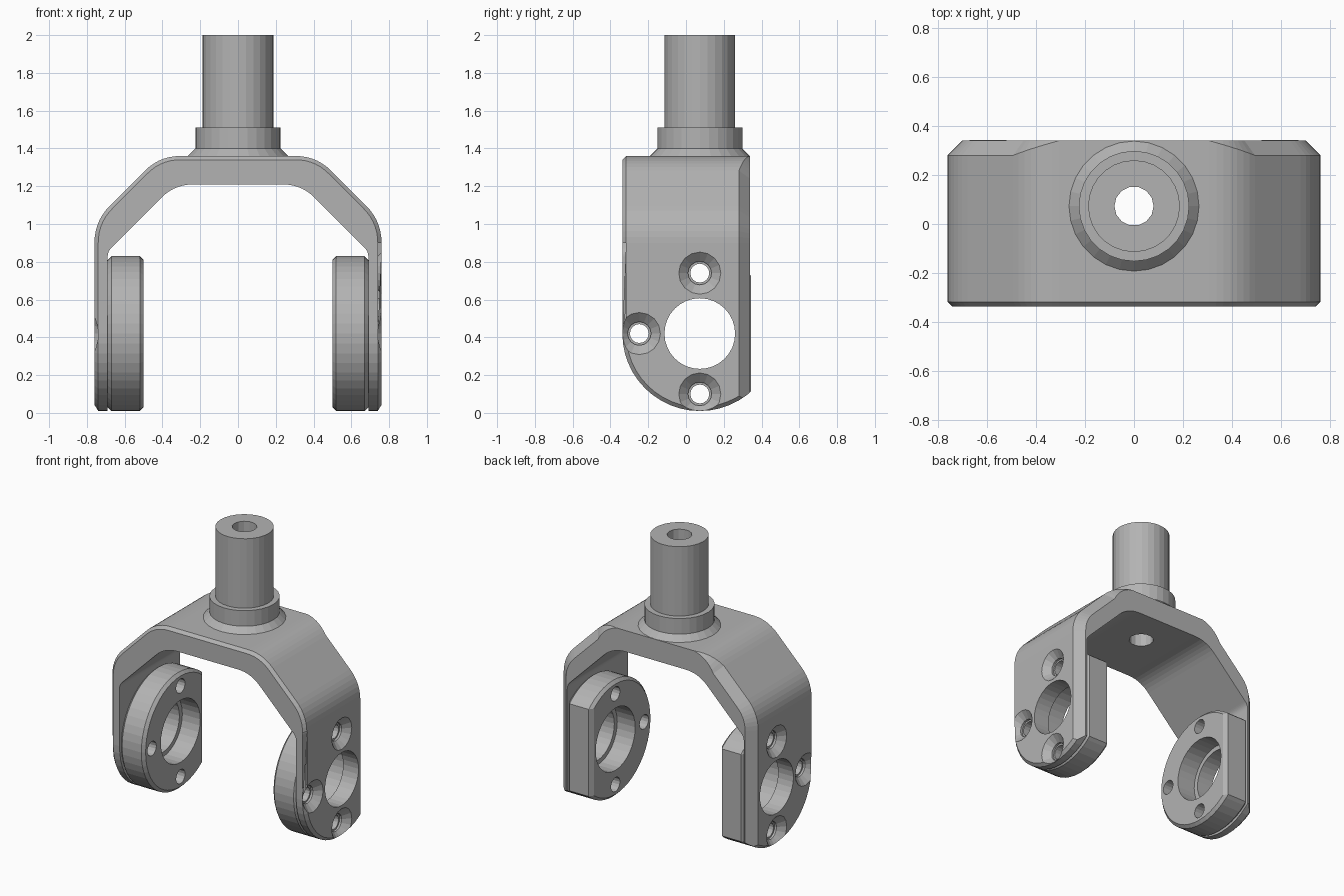
import bpy, bmesh
from math import cos, sin, pi
from mathutils import Vector

if "Cube" in bpy.data.objects:
    bpy.data.objects.remove(bpy.data.objects["Cube"], do_unlink=True)

steel = bpy.data.materials.new("grey_steel")
steel.use_nodes = True
GREY = (0.45, 0.45, 0.45, 1)
steel.diffuse_color = GREY
steel.node_tree.nodes["Principled BSDF"].inputs["Base Color"].default_value = GREY

CY, CZ, R = 0.073, 0.42, 0.41          # wheel-axis centre and outer radius
FRONT, BACK = CY - R, 0.34


def loft(bm, rings):
    """Skin a list of equal-length closed rings and cap both ends."""
    rows = [[bm.verts.new(p) for p in ring] for ring in rings]
    n = len(rows[0])
    for a, b in zip(rows, rows[1:]):
        for i in range(n):
            j = (i + 1) % n
            bm.faces.new((a[i], a[j], b[j], b[i]))
    bm.faces.new(rows[0][::-1])
    bm.faces.new(rows[-1])


def finish(bm, name):
    bmesh.ops.remove_doubles(bm, verts=bm.verts[:], dist=0.0002)
    bmesh.ops.recalc_face_normals(bm, faces=bm.faces[:])
    mesh = bpy.data.meshes.new(name)
    bm.to_mesh(mesh)
    bm.free()
    mesh.materials.append(steel)
    obj = bpy.data.objects.new(name, mesh)
    bpy.context.collection.objects.link(obj)
    return obj


def solid(name, rings):
    bm = bmesh.new()
    loft(bm, rings)
    return finish(bm, name)


def lathe_x(profile, y, z, side, segs):
    """Rings around a sideways axis; profile holds (x, radius)."""
    return [[(side * x, y + r * cos(2 * pi * i / segs), z + r * sin(2 * pi * i / segs))
             for i in range(segs)] for x, r in profile]


def lathe_z(profile, segs):
    return [[(r * cos(2 * pi * i / segs), CY + r * sin(2 * pi * i / segs), z)
             for i in range(segs)] for z, r in profile]


def boolean(obj, cutter, operation="DIFFERENCE"):
    mod = obj.modifiers.new("cut", "BOOLEAN")
    mod.object, mod.operation, mod.solver = cutter, operation, "EXACT"
    bpy.context.view_layer.objects.active = obj
    bpy.ops.object.modifier_apply(modifier=mod.name)


def rounded(start, corners, n=7):
    """Half path (x, z) with each corner replaced by a curve of given tangent length."""
    pts = [Vector(start)]
    knots = [Vector(c[0]) for c in corners] + [Vector((0, corners[-1][0][1]))]
    prev = pts[0]
    for k, (_, length) in enumerate(corners):
        c = knots[k]
        a = c + (prev - c).normalized() * length
        b = c + (knots[k + 1] - c).normalized() * length
        for i in range(n + 1):
            t = i / n
            pts.append(a * (1 - t) ** 2 + c * 2 * t * (1 - t) + b * t * t)
        prev = c
    return pts


# Fork: swept arch with a small front chamfer and a large back chamfer
outer = rounded((0.76, -0.1), [((0.76, 1.015), 0.115), ((0.415, 1.36), 0.11)])
inner = rounded((0.69, -0.1), [((0.69, 0.855), 0.03), ((0.335, 1.21), 0.1)])
half = []
count = len(outer)
fade = count - 8
for i, (o, p) in enumerate(zip(outer, inner)):
    t = outer[min(i + 1, count - 1)] - outer[max(i - 1, 0)]
    if i == 1:
        t = Vector((0, 1))
    if i == count - 1:
        t = Vector((-1, 0))
    inward = Vector((-t.y, t.x)).normalized()
    big = 0.06 * (1 - max(0, i - fade) / 7)
    o1, o2 = o + inward * 0.02, o + inward * big
    half.append([(p.x, FRONT, p.y), (o1.x, FRONT, o1.y), (o.x, FRONT + 0.02, o.y),
                 (o.x, BACK - big, o.y), (o2.x, BACK, o2.y), (p.x, BACK, p.y)])
mirrored = [[(-x, y, z) for x, y, z in ring] for ring in reversed(half)]
fork = solid("fork", half + mirrored)


# Rounded lower ends of the legs, chamfered along the outside
def leg_outline(x, r):
    arc = [(x, CY + r * cos(pi + pi * i / 24), CZ + r * sin(pi + pi * i / 24))
           for i in range(25)]
    return arc + [(x, 0.6, CZ), (x, 0.6, 1.6), (x, -0.6, 1.6), (x, -0.6, CZ)]


trim = solid("leg_trim", [leg_outline(-0.8, R - 0.06), leg_outline(-0.74, R),
                          leg_outline(0.74, R), leg_outline(0.8, R - 0.06)])
boolean(fork, trim, "INTERSECT")


# Hub discs with a flat at the back
def disc_ring(x, r, back):
    segs = 48
    return [(x, min(CY + r * cos(2 * pi * i / segs), back), CZ + r * sin(2 * pi * i / segs))
            for i in range(segs)]


def flat_disc(name, side):
    disc = solid(name, lathe_x([(0.50, R - 0.02), (0.52, R), (0.67, R), (0.69, R - 0.02)],
                               CY, CZ, side, 48))
    # The flat and its chamfers are sliced off with planes
    bm = bmesh.new()
    bm.from_mesh(disc.data)
    for co, no in (((0, BACK + 0.003, 0), (0, 1, 0)),
                   ((side * 0.52, BACK + 0.003, 0), (-side * 1.5, 1, 0)),
                   ((side * 0.67, BACK + 0.003, 0), (side * 1.5, 1, 0))):
        bmesh.ops.bisect_plane(bm, geom=bm.verts[:] + bm.edges[:] + bm.faces[:],
                               plane_co=co, plane_no=no, clear_outer=True)
        rim = [e for e in bm.edges if e.is_boundary]
        if rim:
            bmesh.ops.holes_fill(bm, edges=rim, sides=0)
    bmesh.ops.recalc_face_normals(bm, faces=bm.faces[:])
    bm.to_mesh(disc.data)
    bm.free()
    return disc


discs = [(flat_disc("right_hub_disc", -1), -1), (flat_disc("left_hub_disc", 1), 1)]

# Stepped bearing bore and three countersunk screw holes on each side
bore = [(0.4, 0.22), (0.64, 0.22), (0.64, 0.187), (0.85, 0.187)]
screw = [(0.4, 0.05), (0.70, 0.05), (0.70, 0.062), (0.715, 0.062), (0.765, 0.117)]
helpers = [trim]
for disc, side in discs:
    bm = bmesh.new()
    loft(bm, lathe_x(bore, CY, CZ, side, 32))
    for dy, dz in ((0, 0.32), (-0.32, 0), (0, -0.32)):
        loft(bm, lathe_x(screw, CY + dy, CZ + dz, side, 16))
    bmesh.ops.recalc_face_normals(bm, faces=bm.faces[:])
    mesh = bpy.data.meshes.new("hole_cutter")
    bm.to_mesh(mesh)
    bm.free()
    mesh.materials.append(steel)
    cutter = bpy.data.objects.new("hole_cutter", mesh)
    bpy.context.collection.objects.link(cutter)
    boolean(disc, cutter)
    boolean(fork, cutter)
    helpers.append(cutter)

# Stem with flared collar, bored through together with the fork
stem = solid("stem", lathe_z([(1.33, 0.265), (1.36, 0.265), (1.40, 0.225), (1.51, 0.225),
                              (1.51, 0.187), (2.0, 0.187)], 28))
stem_bore = solid("stem_bore_cutter", lathe_z([(1.0, 0.08), (2.2, 0.08)], 14))
boolean(stem, stem_bore)
boolean(fork, stem_bore)
helpers.append(stem_bore)

for h in helpers:
    bpy.data.objects.remove(h, do_unlink=True)
